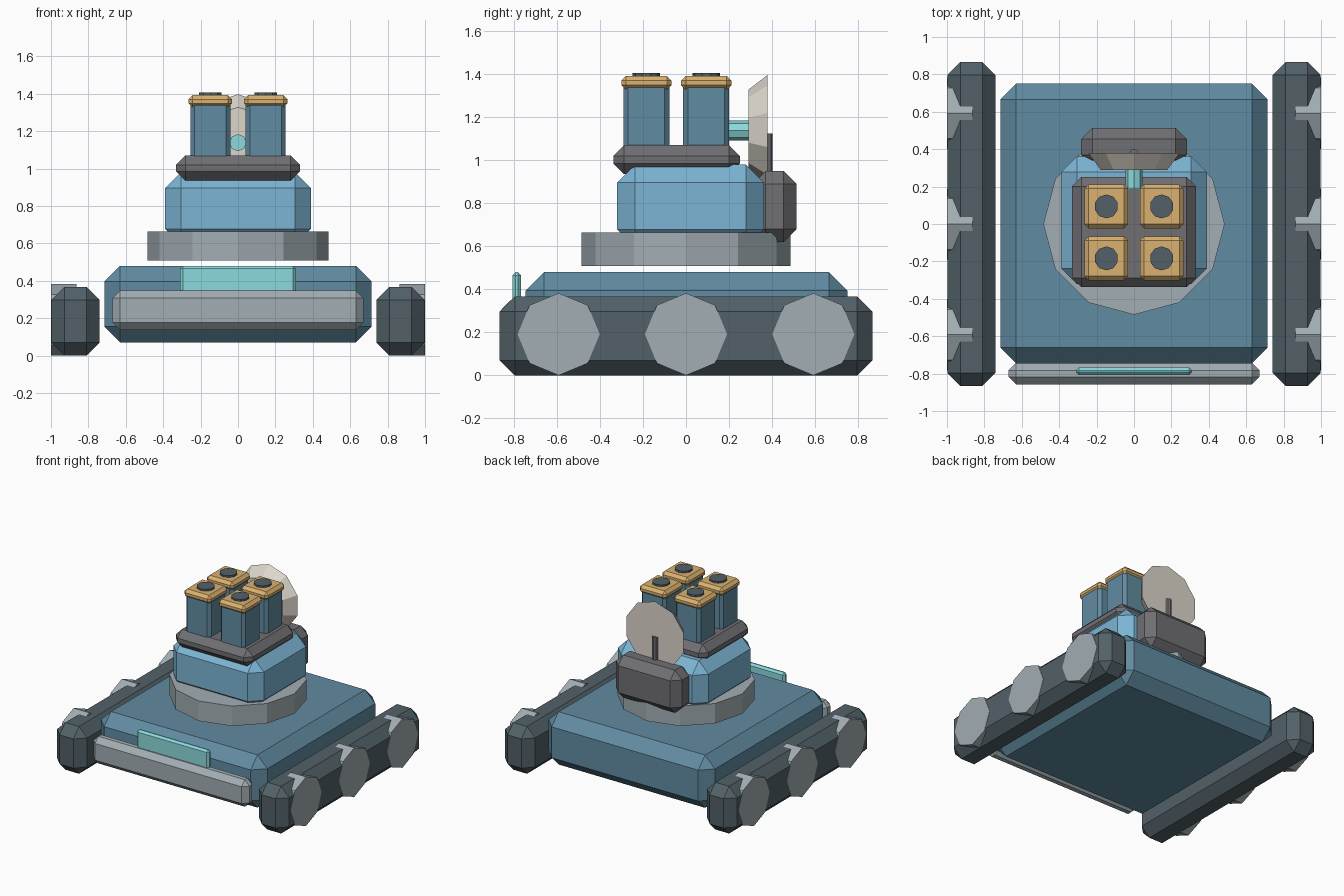
import bpy, bmesh
from math import pi, radians
from mathutils import Matrix

if "Cube" in bpy.data.objects:
    bpy.data.objects.remove(bpy.data.objects["Cube"])


def material(name, rgb):
    m = bpy.data.materials.new(name)
    m.diffuse_color = (*rgb, 1)
    m.use_nodes = True
    m.node_tree.nodes["Principled BSDF"].inputs["Base Color"].default_value = m.diffuse_color
    return m


HULL = material("hull_blue", (0.12, 0.26, 0.36))
TURRET = material("light_blue", (0.20, 0.46, 0.66))
TRACK = material("dark_slate", (0.085, 0.12, 0.14))
STEEL = material("pale_steel", (0.36, 0.42, 0.45))
DARK = material("dark_grey", (0.16, 0.16, 0.175))
CYAN = material("cyan", (0.26, 0.70, 0.72))
GOLD = material("ochre", (0.70, 0.44, 0.16))
BONE = material("bone", (0.72, 0.68, 0.60))


def finish(name, bm, mat):
    me = bpy.data.meshes.new(name)
    bmesh.ops.recalc_face_normals(bm, faces=bm.faces)
    bm.to_mesh(me)
    bm.free()
    me.materials.append(mat)
    ob = bpy.data.objects.new(name, me)
    bpy.context.collection.objects.link(ob)
    return ob


def box(name, x, y, z, bevel, mat):
    """Chamfered box given as (min, max) ranges on each axis."""
    bm = bmesh.new()
    bmesh.ops.create_cube(bm, size=1)
    for v in bm.verts:
        for i, (lo, hi) in enumerate((x, y, z)):
            v.co[i] = hi if v.co[i] > 0 else lo
    bmesh.ops.bevel(bm, geom=bm.edges[:], offset=bevel, segments=1,
                    profile=0.5, affect='EDGES')
    return finish(name, bm, mat)


def drum(name, centre, r1, r2, depth, sides, mat, axis='Z'):
    """Faceted cylinder or cone along an axis, with a vertex on the main axes."""
    bm = bmesh.new()
    bmesh.ops.create_cone(bm, cap_ends=True, segments=sides,
                          radius1=r1, radius2=r2, depth=depth)
    rot = {'Z': Matrix.Identity(4),
           'X': Matrix.Rotation(pi / 2, 4, 'Y'),
           'Y': Matrix.Rotation(-pi / 2, 4, 'X')}[axis]
    bmesh.ops.transform(bm, matrix=Matrix.Translation(centre) @ rot, verts=bm.verts)
    return finish(name, bm, mat)


# Hull with front bumper and light panel
box("hull", (-0.715, 0.715), (-0.745, 0.75), (0.07, 0.48), 0.085, HULL)
box("front_bumper", (-0.67, 0.67), (-0.857, -0.742), (0.137, 0.347), 0.04, STEEL)
box("front_light_panel", (-0.31, 0.31), (-0.807, -0.767), (0.30, 0.48), 0.015, CYAN)

# Tracks and road wheels on both sides
for side, s in (("left", -1), ("right", 1)):
    box(f"{side}_track", sorted((s * 0.74, s * 0.998)), (-0.866, 0.866),
        (0.0, 0.367), 0.07, TRACK)
    for i, y in enumerate((-0.592, 0, 0.592)):
        drum(f"{side}_wheel_{i + 1}", (s * 0.932, y, 0.191), 0.191, 0.191,
             0.136, 8, STEEL, 'X')

# Turret
drum("turret_ring", (0, 0, 0.586), 0.485, 0.485, 0.155, 12, STEEL)
box("turret_body", (-0.389, 0.389), (-0.32, 0.362), (0.595, 0.98), 0.083, TURRET)
box("rear_equipment_box", (-0.283, 0.283), (0.31, 0.514), (0.62, 0.95), 0.06, DARK)
box("launcher_platform", (-0.332, 0.332), (-0.338, 0.25), (0.935, 1.07), 0.05, DARK)

# Four launch tubes with caps and hatches
for row, y in (("front", -0.184), ("rear", 0.094)):
    for side, x in (("left", -0.148), ("right", 0.148)):
        n = f"{row}_{side}"
        box(n + "_tube", (x - 0.107, x + 0.107), (y - 0.107, y + 0.107),
            (1.02, 1.36), 0.022, HULL)
        box(n + "_tube_cap", (x - 0.117, x + 0.117), (y - 0.117, y + 0.117),
            (1.327, 1.392), 0.022, GOLD)
        drum(n + "_hatch", (x, y, 1.391), 0.064, 0.064, 0.03, 10, TRACK)

# Radar dish, feed horn and mast
drum("radar_dish", (0, 0.335, 1.14), 0.188, 0.257, 0.09, 10, BONE, 'Y')
drum("dish_feed", (0, 0.245, 1.138), 0.046, 0.046, 0.115, 8, CYAN, 'Y')
drum("dish_mast", (0, 0.378, 1.01), 0.024, 0.024, 0.23, 8, DARK)
